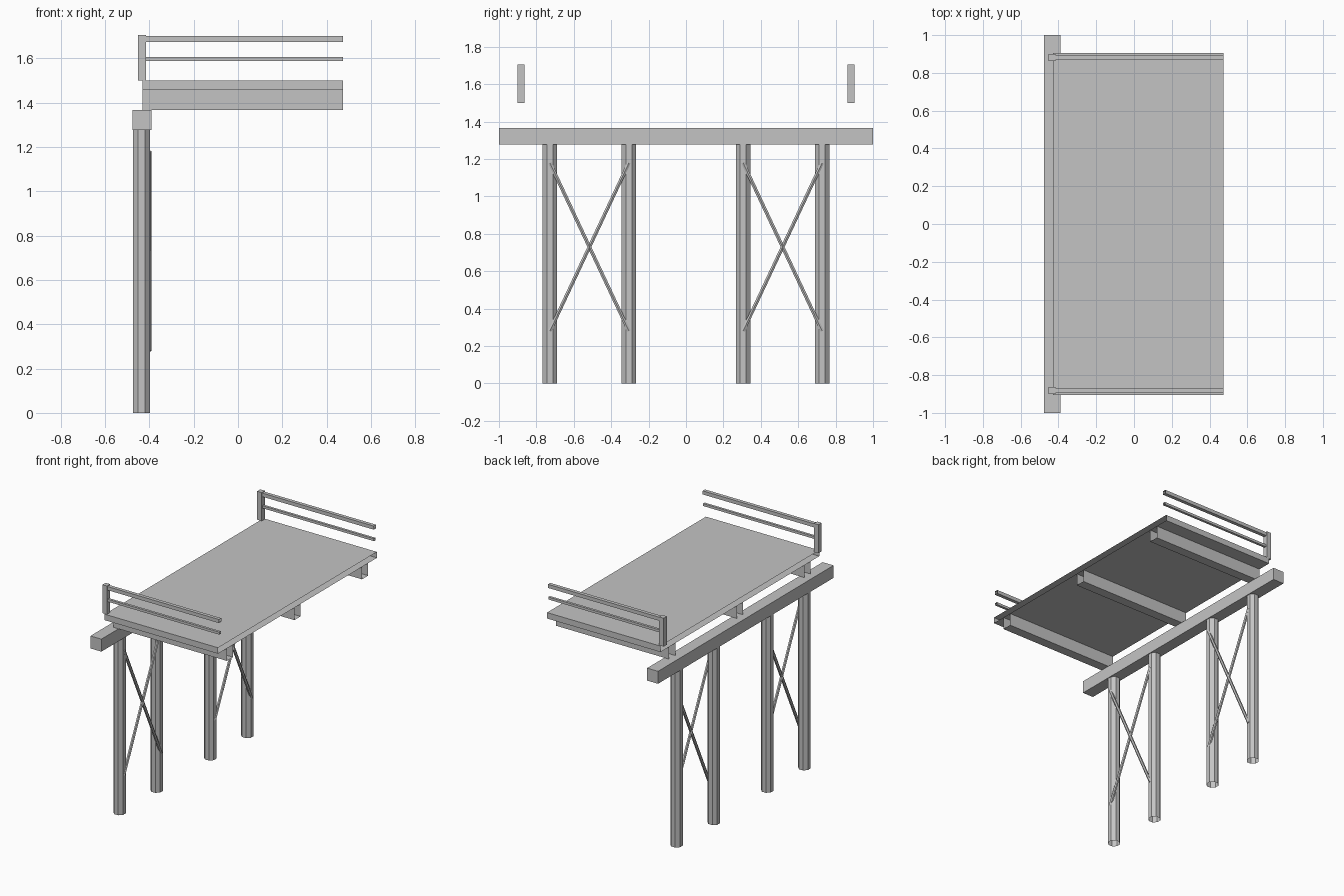
import bpy
import bmesh
import math
from mathutils import Matrix, Vector

cube = bpy.data.objects.get("Cube")
if cube:
    bpy.data.objects.remove(cube, do_unlink=True)

grey = bpy.data.materials.new("weathered grey")
grey.use_nodes = True
colour = (0.55, 0.55, 0.55, 1)
grey.diffuse_color = colour
grey.node_tree.nodes["Principled BSDF"].inputs["Base Color"].default_value = colour


def finish(name, bm):
    mesh = bpy.data.meshes.new(name)
    bm.to_mesh(mesh)
    bm.free()
    mesh.materials.append(grey)
    obj = bpy.data.objects.new(name, mesh)
    bpy.context.collection.objects.link(obj)
    return obj


def box(name, x, y, z, open_ends=False):
    """Box from ranges; open_ends leaves the two x ends uncovered."""
    bm = bmesh.new()
    centre = Vector([sum(r) / 2 for r in (x, y, z)])
    size = [r[1] - r[0] for r in (x, y, z)]
    bmesh.ops.create_cube(bm, size=1, matrix=Matrix.Translation(centre) @ Matrix.Diagonal((*size, 1)))
    if open_ends:
        bm.normal_update()
        ends = [f for f in bm.faces if abs(f.normal.x) > 0.9]
        bmesh.ops.delete(bm, geom=ends, context="FACES_ONLY")
    return finish(name, bm)


def rod(name, start, end, radius, sides, capped):
    """Straight prism between two points."""
    start, end = Vector(start), Vector(end)
    axis = end - start
    turn = axis.to_track_quat("Z", "Y").to_matrix().to_4x4()
    place = Matrix.Translation((start + end) / 2) @ turn
    bm = bmesh.new()
    bmesh.ops.create_cone(
        bm, cap_ends=capped, segments=sides, radius1=radius, radius2=radius, depth=axis.length,
        matrix=place @ Matrix.Rotation(math.pi / sides, 4, "Z"))
    return finish(name, bm)


def around(centre, width):
    return (centre - width / 2, centre + width / 2)


# Deck slab and the girders beneath it
DECK_X = (-0.43, 0.475)
box("deck_slab", DECK_X, (-0.905, 0.905), (1.457, 1.5), True)
for name, y in (("front", -0.77), ("middle", 0), ("back", 0.77)):
    box(name + "_girder", DECK_X, around(y, 0.07), (1.367, 1.457), True)

# Cap beam across the piles
box("cap_beam", (-0.477, -0.39), (-1, 1), (1.277, 1.367))

# Railings on both short edges
for name, side in (("front", -1), ("back", 1)):
    y = side * 0.882
    box(name + "_rail_post", (-0.452, -0.416), around(y, 0.036), (1.5, 1.705))
    rail_x = (-0.416, 0.475)
    box(name + "_top_rail", rail_x, around(y, 0.026), (1.674, 1.7), True)
    box(name + "_mid_rail", rail_x, around(y, 0.018), (1.589, 1.607), True)

# Two pairs of piles, each with crossed braces
PILE_X = -0.435
for name, side in (("front", -1), ("back", 1)):
    outer, inner = side * 0.728, side * 0.305
    for part, y in (("outer", outer), ("inner", inner)):
        rod(f"{name}_{part}_pile", (PILE_X, y, 0), (PILE_X, y, 1.277), 0.042, 8, False)
    for part, low, high in (("rising", outer, inner), ("falling", inner, outer)):
        rod(f"{name}_{part}_brace", (-0.401, low, 0.28), (-0.401, high, 1.18), 0.011, 6, True)
